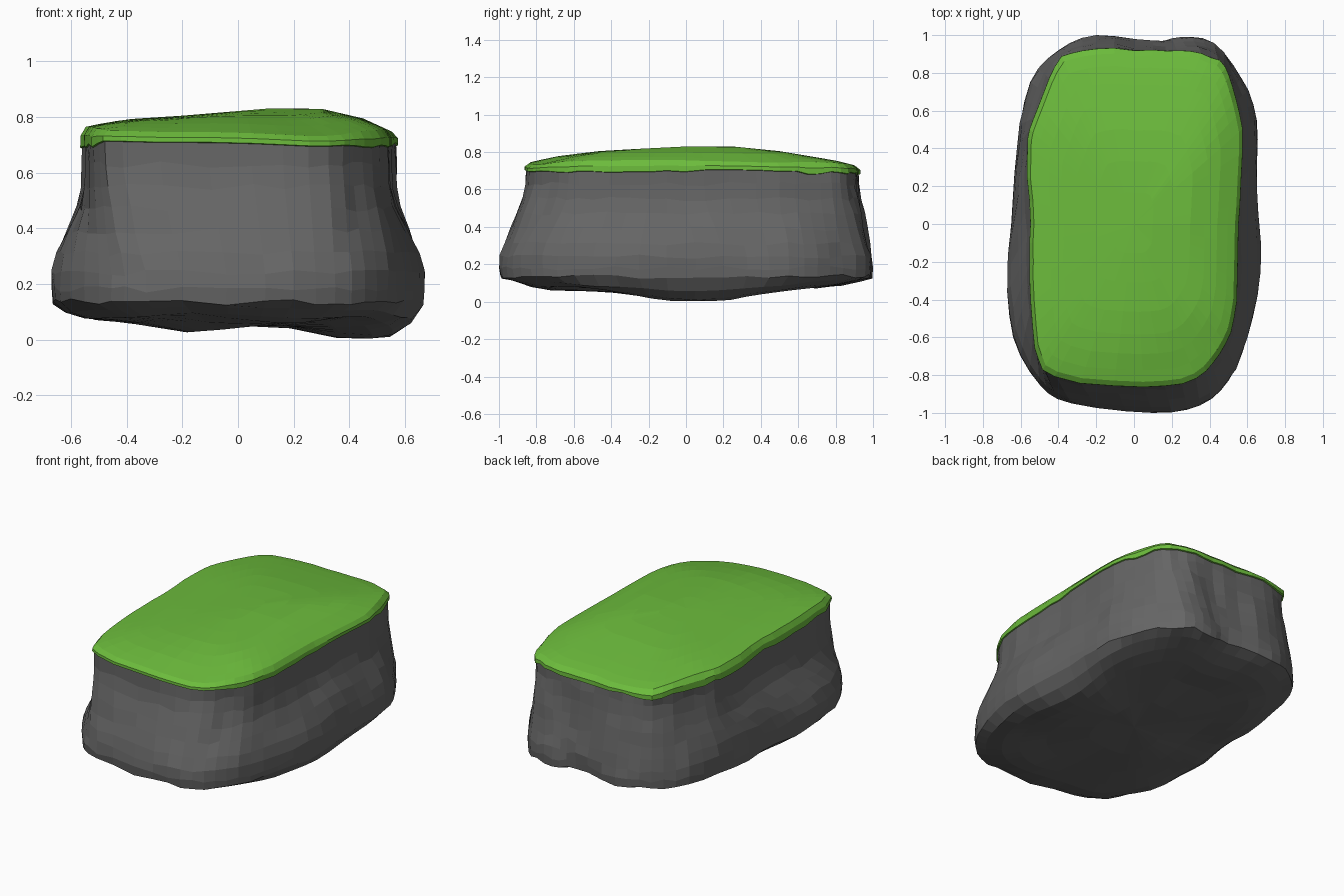
import bpy, bmesh, math, random
from mathutils import Vector, noise

if "Cube" in bpy.data.objects:
    bpy.data.objects.remove(bpy.data.objects["Cube"])

random.seed(4)

# Matching plan outlines: widest part of the rock, and the grass rim
BASE = [(.1, -1), (.35, -.96), (.5, -.83), (.6, -.6), (.67, -.25), (.65, .2), (.65, .55),
        (.57, .77), (.42, .96), (.25, .99), (.1, .965), (-.2, 1), (-.4, .92), (-.55, .75),
        (-.62, .4), (-.65, 0), (-.67, -.25), (-.64, -.6), (-.5, -.85), (-.33, -.95)]
RIM = [(.05, -.865), (.33, -.82), (.45, -.68), (.53, -.5), (.55, -.2), (.555, .1), (.57, .5),
       (.52, .72), (.45, .86), (.3, .91), (.1, .92), (-.2, .92), (-.38, .88), (-.47, .7),
       (-.55, .5), (-.565, .35), (-.55, 0), (-.55, -.3), (-.52, -.65), (-.42, -.81)]


def smooth_loop(pts, n=3):
    """Catmull-Rom subdivision of a closed outline."""
    p = [Vector(q) for q in pts]
    out = []
    for i in range(len(p)):
        a, b, c, d = (p[(i + k) % len(p)] for k in (-1, 0, 1, 2))
        for j in range(n):
            t = j / n
            out.append(.5 * (2 * b + (c - a) * t + (2 * a - 5 * b + 4 * c - d) * t * t
                             + (3 * b - a - 3 * c + d) * t ** 3))
    return out


def lerp_table(table, x):
    for (x0, y0), (x1, y1) in zip(table, table[1:]):
        if x <= x1:
            return y0 + (y1 - y0) * max(0, (x - x0) / (x1 - x0))
    return table[-1][1]


def bump(x, y, cx, cy, rx, ry):
    return math.exp(-((x - cx) / rx) ** 2 - ((y - cy) / ry) ** 2)


def loft(name, rings, centre, colour):
    """Skin a stack of rings and close the last one onto a centre point."""
    bm = bmesh.new()
    loops = [[bm.verts.new(v) for v in r] for r in rings]
    n = len(loops[0])
    for lo, hi in zip(loops, loops[1:]):
        for i in range(n):
            bm.faces.new((lo[i], lo[(i + 1) % n], hi[(i + 1) % n], hi[i]))
    c = bm.verts.new(centre)
    for i in range(n):
        bm.faces.new((loops[-1][i], loops[-1][(i + 1) % n], c))
    bmesh.ops.recalc_face_normals(bm, faces=bm.faces)
    me = bpy.data.meshes.new(name)
    bm.to_mesh(me)
    bm.free()
    ob = bpy.data.objects.new(name, me)
    bpy.context.collection.objects.link(ob)
    mat = bpy.data.materials.new(name + "_colour")
    mat.diffuse_color = (*colour, 1)
    mat.use_nodes = True
    mat.node_tree.nodes["Principled BSDF"].inputs["Base Color"].default_value = mat.diffuse_color
    me.materials.append(mat)
    return ob


def top_z(x, y):
    """Domed grass surface, lower at the front right."""
    dy = lerp_table([(-.87, .09), (-.7, .05), (-.5, .025), (0, 0), (.25, 0), (.5, .025),
                     (.8, .075), (.92, .105)], y)
    dx = lerp_table([(-.57, .07), (-.5, .055), (-.4, .038), (-.2, .025), (.1, 0), (.3, 0),
                     (.45, .035), (.57, .09)], x)
    return .83 - math.hypot(dx, dy) - .03 * bump(x, y, .42, -.75, .3, .22)


def under_z(x, y):
    """Uneven underside with its lowest point right of the middle."""
    z = .06 + .03 * y * y + .025 * noise.noise((x * 3, y * 3, 0)) + .03 * max(0, -x - .2)
    z -= .057 * bump(x, y, .46, .05, .17, .3)
    z -= .03 * bump(x, y, -.14, -.3, .2, .3) + .025 * bump(x, y, .2, .1, .15, .3)
    return max(z, .004)


base = smooth_loop(BASE)
rim = [p * (1 + random.uniform(-.008, .008)) for p in smooth_loop(RIM)]
rim_z = [min(lerp_table([(-.9, .715), (-.6, .69), (0, .70), (.5, .69), (.92, .68)], p.y)
             + .02 * bump(p.x, p.y, -.12, -.85, .25, .2)
             + random.uniform(-.009, .009), top_z(p.x, p.y) - .035) for p in rim]

# Rock: walls flare from the rim to the bulge, then roll under
rock = []
for z, ws, we in [(.7, 0, 0), (.63, 0, .03), (.55, .03, .15), (.47, .2, .36), (.39, .55, .55),
                  (.31, .85, .78), (.24, .99, .95), (.18, 1, 1), (.135, .97, .95)]:
    ring = []
    for b, r, rz in zip(base, rim, rim_z):
        end = min(1, max(0, (abs(r.y) - .55) / .25))        # side wall or end wall
        w = ws + (we - ws) * end
        p = r.lerp(b, w) * (.993 + .007 * w)
        if 0 < z < .69 and z > .2:
            p *= 1 + .018 * noise.noise((p.x * 7, p.y * 7, z * 4))
        ring.append((p.x, p.y, rz + .006 if z == .7 else z + random.uniform(-.012, .012)))
    rock.append(ring)
for s, lift in [(.93, .025), (.83, .005), (.72, 0), (.55, 0), (.28, 0)]:
    rock.append([(b.x * s, b.y * s, under_z(b.x * s, b.y * s) + lift) for b in base])
loft("rock_body", rock, (0, 0, under_z(0, 0)), (.13, .13, .13))

# Grass: thin rim band, rounded edge, then a domed top
grass = [[(r.x * .985, r.y * .985, z) for r, z in zip(rim, rim_z)],
         [(r.x * 1.005, r.y * 1.003, z + .004) for r, z in zip(rim, rim_z)],
         [(r.x * 1.004, r.y * 1.002, .4 * z + .6 * top_z(r.x, r.y)) for r, z in zip(rim, rim_z)]]
for s in (.97, .9, .8, .68, .54, .36, .18):
    grass.append([(r.x * s, r.y * s, top_z(r.x * s, r.y * s)) for r in rim])
loft("grass_top", grass, (0, 0, top_z(0, 0)), (.15, .5, .045))
